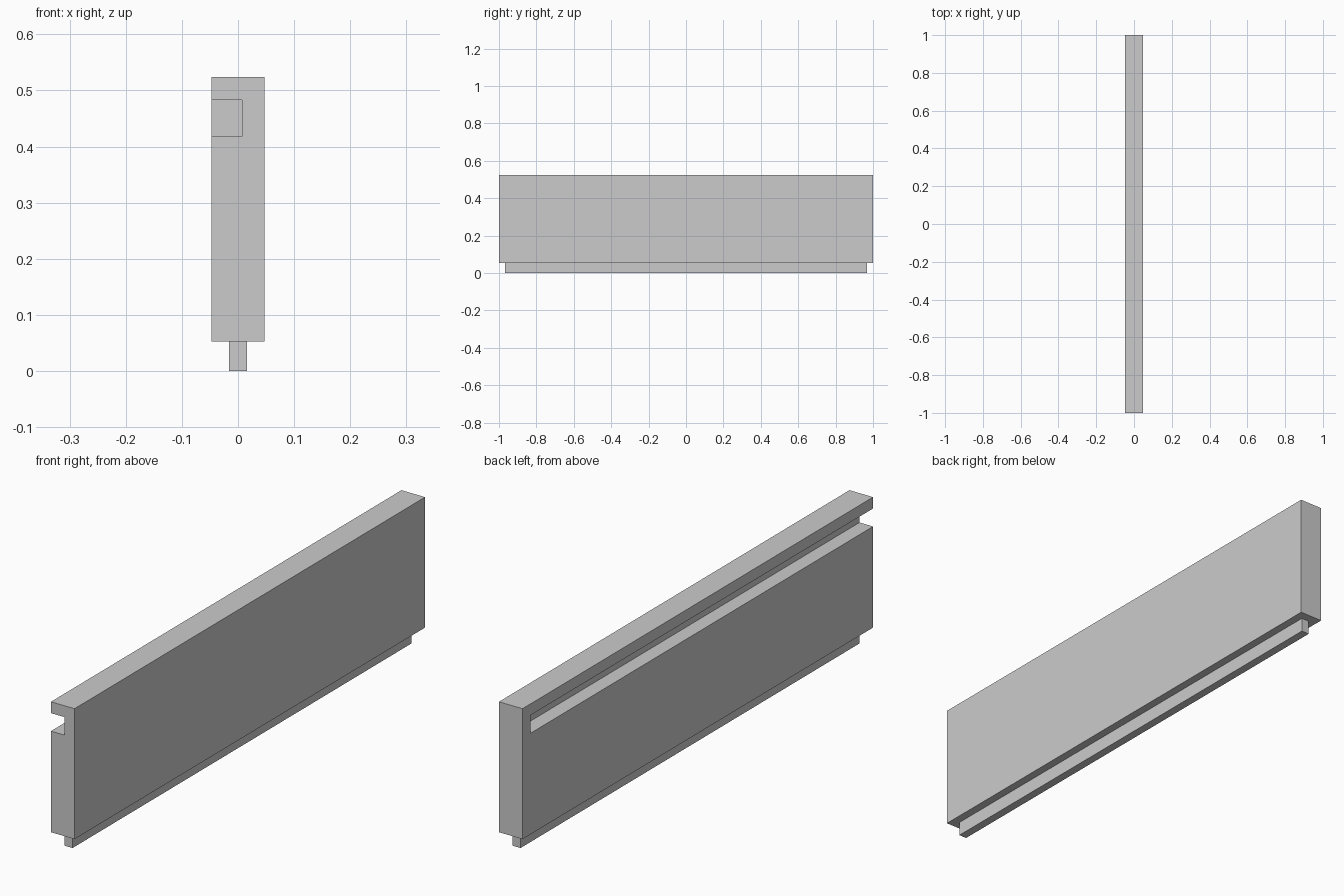
import bpy

if "Cube" in bpy.data.objects:
    bpy.data.objects.remove(bpy.data.objects["Cube"], do_unlink=True)


def make_material(name, colour):
    mat = bpy.data.materials.new(name)
    mat.use_nodes = True
    mat.diffuse_color = colour
    mat.node_tree.nodes["Principled BSDF"].inputs["Base Color"].default_value = colour
    return mat


def box(name, low, high, mat):
    """Box spanning two opposite corners."""
    bpy.ops.mesh.primitive_cube_add(size=1)
    obj = bpy.context.object
    obj.name = name
    obj.location = [(a + b) / 2 for a, b in zip(low, high)]
    obj.scale = [b - a for a, b in zip(low, high)]
    bpy.ops.object.transform_apply(location=True, rotation=False, scale=True)
    obj.data.materials.append(mat)
    return obj


grey = make_material("plain grey", (0.6, 0.6, 0.6, 1))

# Main board
panel = box("panel", (-0.047, -1, 0.053), (0.047, 1, 0.524), grey)

# Groove along the right face, open at the front and stopped short of the back
cutter = box("groove_cutter", (-0.1, -1.1, 0.418), (0.007, 0.953, 0.483), grey)
cutter.hide_render = True
groove = panel.modifiers.new("groove", "BOOLEAN")
groove.operation = "DIFFERENCE"
groove.solver = "EXACT"
groove.object = cutter
bpy.context.view_layer.objects.active = panel
bpy.ops.object.modifier_apply(modifier=groove.name)
bpy.data.objects.remove(cutter, do_unlink=True)

# Tongue under the board
box("bottom_tongue", (-0.016, -0.967, 0), (0.016, 0.967, 0.053), grey)
